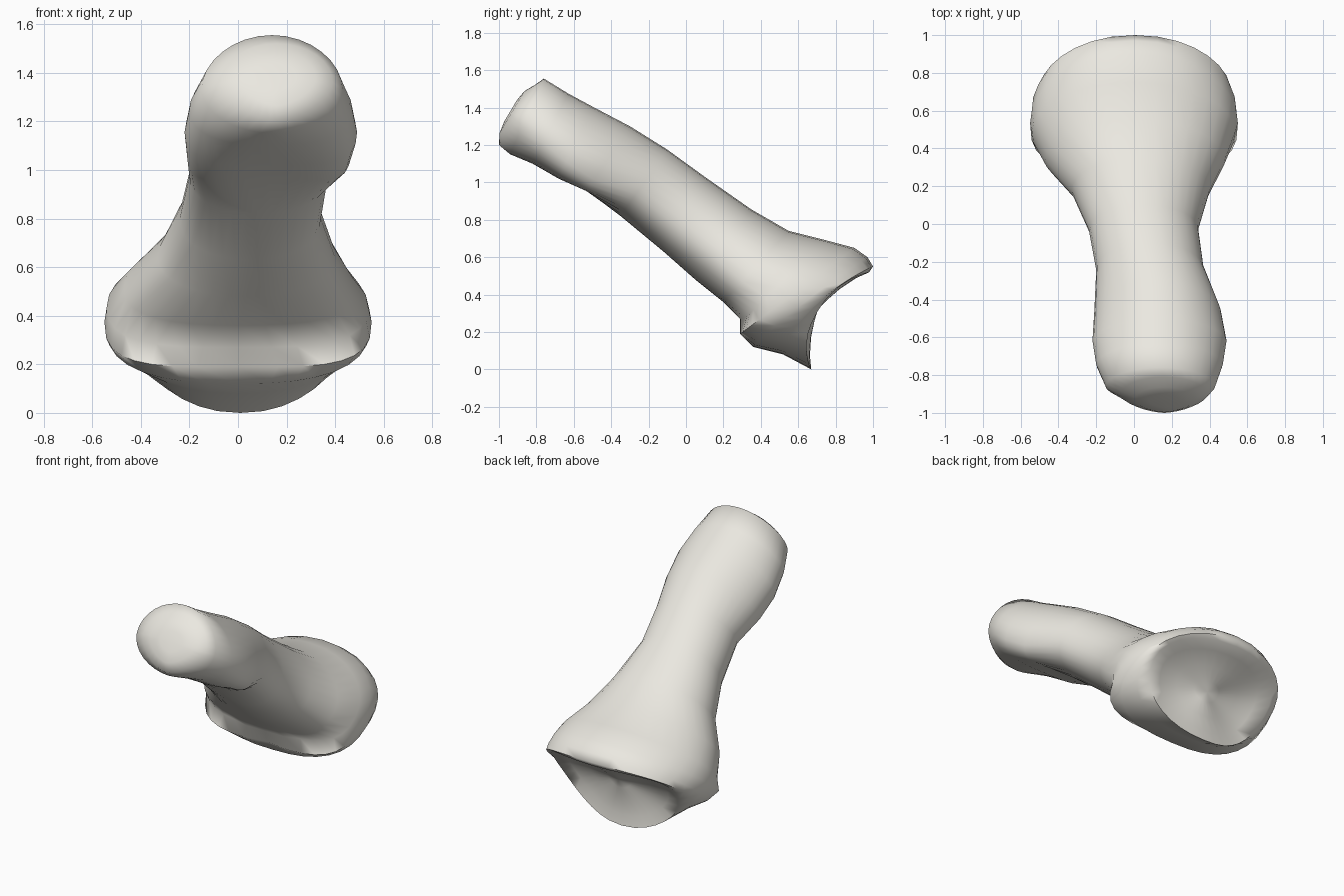
import bpy, bmesh
from math import cos, sin, pi
from mathutils import Vector

if "Cube" in bpy.data.objects:
    bpy.data.objects.remove(bpy.data.objects["Cube"])

N = 32
AXIS = Vector((0, 0.86, -0.51))
# Sections, head to base: top (y,z), bottom (y,z), xmin, xmax
HEAD = [
    (-0.81, 1.52, -1.00, 1.20, -0.07, 0.39),
    (-0.76, 1.555, -0.94, 1.15, -0.15, 0.43),
    (-0.63, 1.475, -0.82, 1.10, -0.20, 0.47),
    (-0.50, 1.405, -0.68, 1.02, -0.22, 0.49),
    (-0.30, 1.30, -0.53, 0.96, -0.21, 0.46),
]
SHAFT = [
    (-0.10, 1.175, -0.35, 0.82, -0.20, 0.37),
    (0.10, 1.03, -0.12, 0.63, -0.24, 0.34),
    (0.35, 0.855, 0.05, 0.48, -0.33, 0.40),
]
BASE = [
    (0.55, 0.74, 0.20, 0.36, -0.47, 0.48),
    (0.75, 0.69, 0.31, 0.27, -0.54, 0.535),
    (0.90, 0.65, 0.29, 0.19, -0.55, 0.55),
]
# Flared rim of the joint socket: same, plus how far the sides sweep back
RIM = [
    (0.97, 0.60, 0.36, 0.12, -0.54, 0.54, 0.02),
    (1.00, 0.55, 0.52, 0.08, -0.50, 0.51, 0.07),
    (0.98, 0.52, 0.67, 0.00, -0.44, 0.46, 0.13),
]


def ring(ty, tz, by, bz, x0, x1, bow=0.0, upper=2.2, lower=2.5, drop=0.0):
    """Rounded section between a top and a bottom point; drop lowers its sides."""
    top, bot = Vector((0, ty, tz)), Vector((0, by, bz))
    mid, half = (top + bot) / 2, (top - bot) / 2
    pts = []
    for i in range(N):
        a = 2 * pi * i / N
        c, s = cos(a), sin(a)
        e = 2 / (upper if s >= 0 else lower)
        u = abs(c) ** e * (1 if c >= 0 else -1)
        t = abs(s) ** e * (1 if s >= 0 else -1)
        p = mid + half * (t - drop * u * u) - AXIS * bow * u * u
        p.x = (x0 + x1) / 2 + (x1 - x0) / 2 * u * (1 + bow * t)
        pts.append(p)
    return pts


def shrink(pts, scale, depth):
    """Copy of a ring drawn in towards its centre and moved along the axis."""
    c = sum(pts, Vector()) / N
    return [c + (p - c) * scale + AXIS * depth for p in pts]


# Head ends in a shield-shaped face pointing down, then broadens underneath
head = [ring(*s, upper=2.0, lower=1.6 + 0.25 * i, drop=0.1 * i) for i, s in enumerate(HEAD)]
shaft = [ring(*s, lower=2.0, drop=0.15) for s in SHAFT]
base = [ring(*s, lower=2.2 + 0.25 * i, drop=0.2) for i, s in enumerate(BASE)]
rim = [ring(*s, lower=2.3, drop=0.15 - 0.05 * i) for i, s in enumerate(RIM)]
head_cap = [shrink(head[0], 0.35, -0.04), shrink(head[0], 0.7, -0.03)]
socket = [shrink(rim[-1], k, d) for k, d in ((0.8, -0.03), (0.5, -0.055), (0.2, -0.065))]

# Soften the middle of the lip under the base so it forms two low bumps
for r, amount in ((base[1], -0.02), (base[2], 0.02)):
    for p in r[N // 2:]:
        if abs(p.x) < 0.15:
            p.y += amount

# Bone body: skin all sections together, closing both ends
bm = bmesh.new()
rings = [[bm.verts.new(p) for p in r] for r in head_cap + head + shaft + base + rim + socket]
for a, b in zip(rings, rings[1:]):
    for i in range(N):
        j = (i + 1) % N
        bm.faces.new((a[i], a[j], b[j], b[i]))
for r in (rings[0], rings[-1]):
    c = bm.verts.new(sum((v.co for v in r), Vector()) / N)
    for i in range(N):
        bm.faces.new((r[i], r[(i + 1) % N], c))
bmesh.ops.recalc_face_normals(bm, faces=bm.faces)

mesh = bpy.data.meshes.new("finger_bone")
bm.to_mesh(mesh)
bm.free()
bone = bpy.data.objects.new("finger_bone", mesh)
bpy.context.collection.objects.link(bone)
mat = bpy.data.materials.new("bone")
mat.diffuse_color = (0.83, 0.81, 0.75, 1)
mat.use_nodes = True
mat.node_tree.nodes["Principled BSDF"].inputs["Base Color"].default_value = mat.diffuse_color
mesh.materials.append(mat)
bpy.context.view_layer.objects.active = bone
bone.select_set(True)
bpy.ops.object.shade_smooth_by_angle(angle=1.2)
